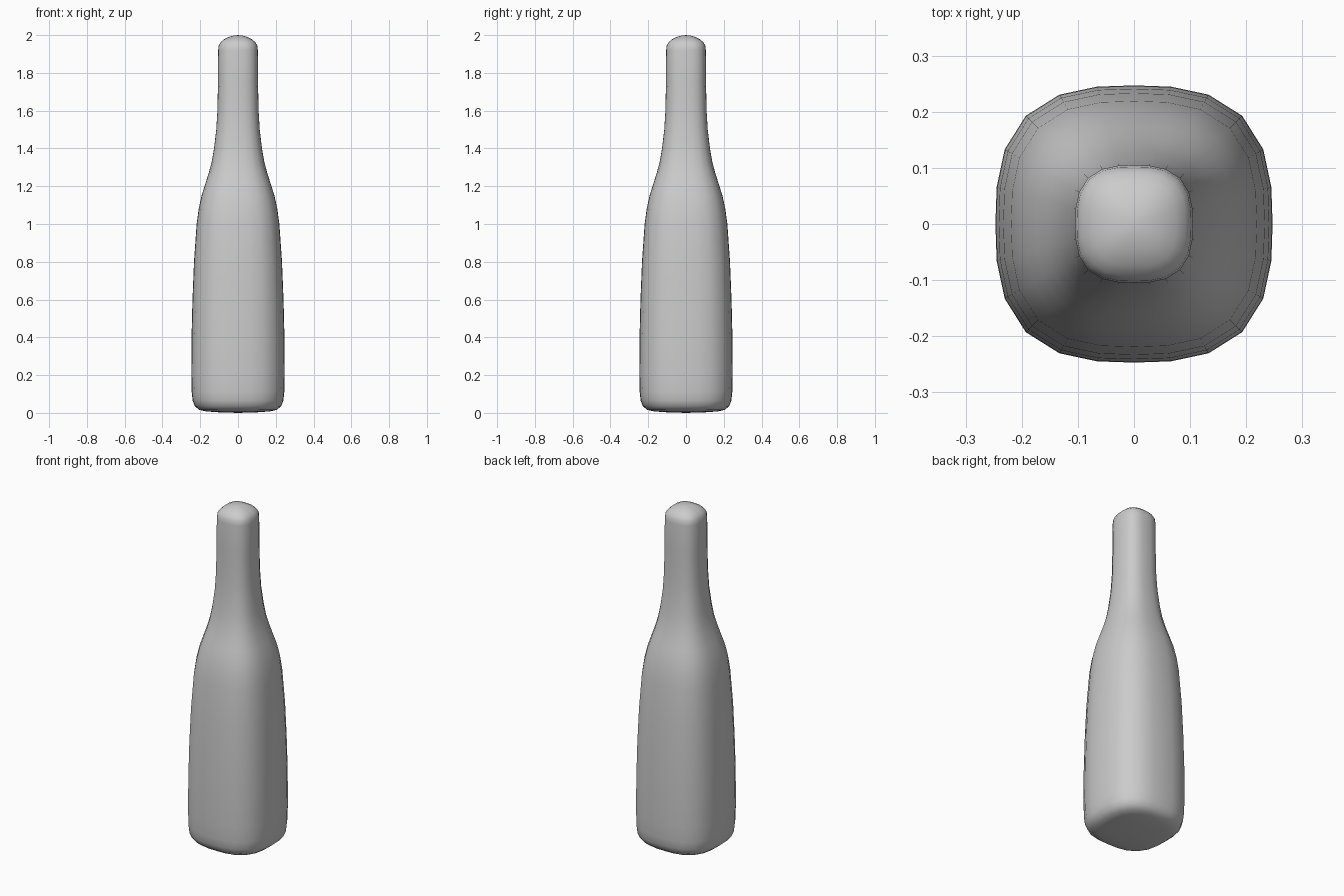
import bpy, bmesh, math

cube = bpy.data.objects.get("Cube")
if cube:
    bpy.data.objects.remove(cube, do_unlink=True)

# Plain grey material
grey = bpy.data.materials.new("plain_grey")
grey.use_nodes = True
COLOUR = (0.6, 0.6, 0.6, 1)
grey.diffuse_color = COLOUR
grey.node_tree.nodes["Principled BSDF"].inputs["Base Color"].default_value = COLOUR

SIDES = 24
ROUNDNESS = 2.8  # squircle exponent of the cross-section

# Half-width and height from the base up to the rounded tip
PROFILE = [
    (0.10, 0.003), (0.17, 0.008), (0.205, 0.016), (0.228, 0.035), (0.24, 0.065),
    (0.245, 0.11), (0.247, 0.2), (0.246, 0.4), (0.241, 0.6), (0.233, 0.8),
    (0.219, 1.0), (0.208, 1.08), (0.193, 1.15), (0.174, 1.21), (0.155, 1.27),
    (0.139, 1.33), (0.127, 1.4), (0.115, 1.5), (0.109, 1.6), (0.106, 1.75),
    (0.105, 1.92), (0.102, 1.945), (0.092, 1.962), (0.075, 1.977), (0.05, 1.99),
    (0.025, 1.997),
]


def squircle(radius, z):
    """One rounded-square ring."""
    for i in range(SIDES):
        a = 2 * math.pi * i / SIDES
        c, s = math.cos(a), math.sin(a)
        r = radius / (abs(c) ** ROUNDNESS + abs(s) ** ROUNDNESS) ** (1 / ROUNDNESS)
        yield r * c, r * s, z


# Bottle body, neck and end caps as one continuous skin
bm = bmesh.new()
rings = [[bm.verts.new(p) for p in squircle(r, z)] for r, z in PROFILE]
base, tip = bm.verts.new((0, 0, 0)), bm.verts.new((0, 0, 2))
for i in range(SIDES):
    j = (i + 1) % SIDES
    for low, high in zip(rings, rings[1:]):
        bm.faces.new((low[i], low[j], high[j], high[i]))
    bm.faces.new((base, rings[0][j], rings[0][i]))
    bm.faces.new((tip, rings[-1][i], rings[-1][j]))
for face in bm.faces:
    face.smooth = True
bmesh.ops.recalc_face_normals(bm, faces=bm.faces[:])

mesh = bpy.data.meshes.new("bottle")
bm.to_mesh(mesh)
bm.free()
mesh.materials.append(grey)
bpy.context.collection.objects.link(bpy.data.objects.new("bottle", mesh))
